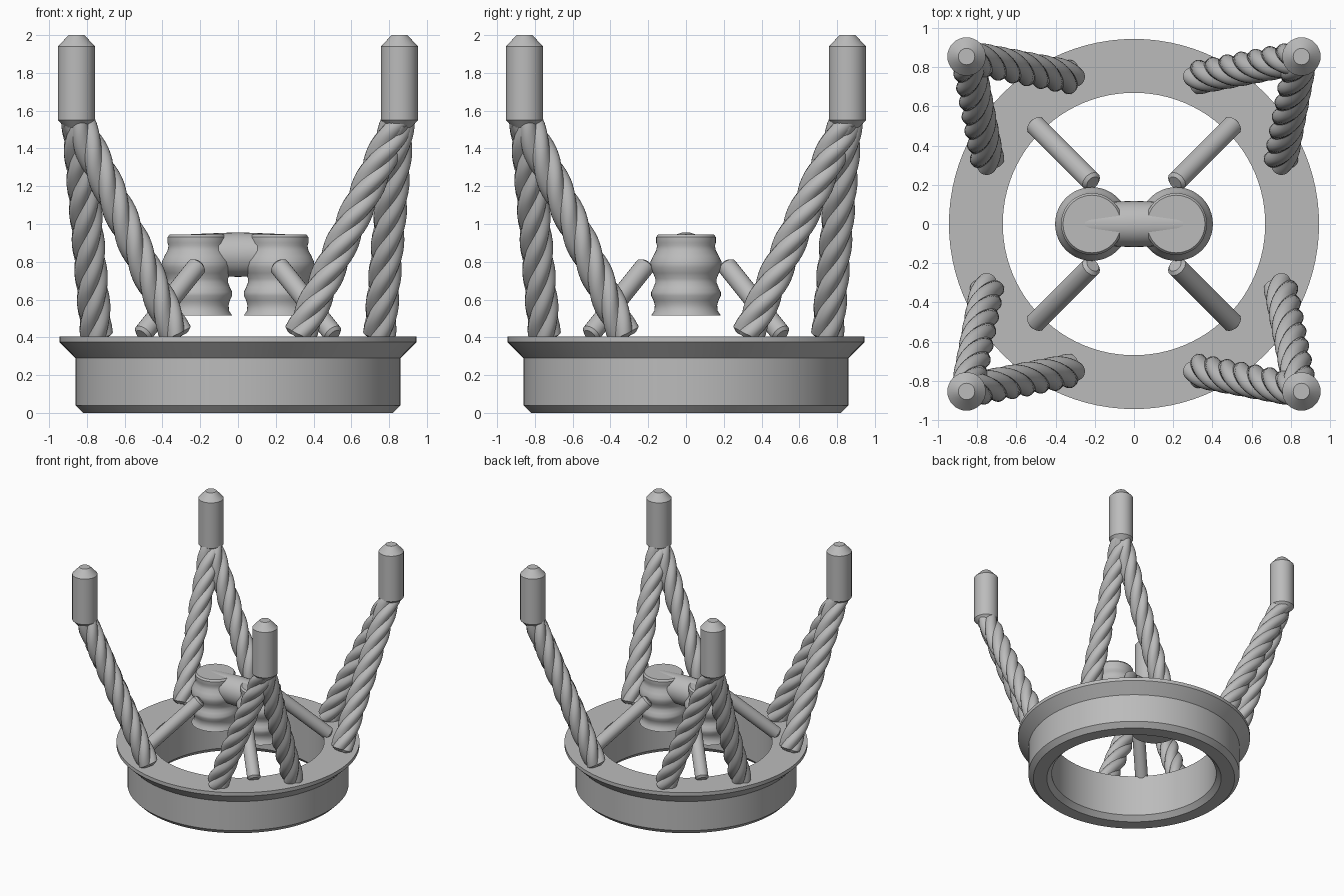
import bpy, bmesh, math
from mathutils import Vector

cube = bpy.data.objects.get("Cube")
if cube:
    bpy.data.objects.remove(cube, do_unlink=True)

grey = bpy.data.materials.new("neutral grey")
grey.use_nodes = True
colour = (0.5, 0.5, 0.5, 1)
grey.diffuse_color = colour
grey.node_tree.nodes["Principled BSDF"].inputs["Base Color"].default_value = colour


def sweep(name, start, end, profile, sides=32, closed=False, lobe=0.0, twist=0.0):
    """Spin (radius, distance) pairs around the axis from start to end.
    closed joins the last ring to the first; otherwise the ends are capped."""
    start, end = Vector(start), Vector(end)
    axis = (end - start).normalized()
    turn = Vector((0, 0, 1)).rotation_difference(axis)
    bm = bmesh.new()
    rings = []
    for radius, dist in profile:
        ring = []
        for i in range(sides):
            a = math.tau * i / sides
            # Four strands, rotating along the length, for the ropes
            r = radius * (1 + lobe * (abs(math.cos(2 * a)) - 0.6))
            b = a + twist * dist
            ring.append(bm.verts.new(start + turn @ Vector((r * math.cos(b), r * math.sin(b), dist))))
        rings.append(ring)
    pairs = list(zip(rings, rings[1:]))
    if closed:
        pairs.append((rings[-1], rings[0]))
    else:
        bm.faces.new(rings[0][::-1])
        bm.faces.new(rings[-1])
    for low, high in pairs:
        for i in range(sides):
            j = (i + 1) % sides
            bm.faces.new((low[i], low[j], high[j], high[i]))
    bmesh.ops.recalc_face_normals(bm, faces=bm.faces)
    mesh = bpy.data.meshes.new(name)
    bm.to_mesh(mesh)
    bm.free()
    mesh.materials.append(grey)
    obj = bpy.data.objects.new(name, mesh)
    bpy.context.collection.objects.link(obj)
    bpy.ops.object.select_all(action="DESELECT")
    obj.select_set(True)
    bpy.context.view_layer.objects.active = obj
    bpy.ops.object.shade_smooth_by_angle(angle=math.radians(32))
    return obj


def rod(name, start, end, radius, bevel):
    """Round bar with chamfered ends."""
    length = (Vector(end) - Vector(start)).length
    sweep(name, start, end, [(radius - bevel, 0), (radius, bevel),
                             (radius, length - bevel), (radius - bevel, length)])


def rope(name, start, end, radius):
    """Twisted four-strand bar with rounded ends."""
    length = (Vector(end) - Vector(start)).length
    steps = 80
    profile = [(radius * 0.7, -0.02)]
    profile += [(radius, length * k / steps) for k in range(steps + 1)]
    sweep(name, start, end, profile, sides=40, lobe=0.24, twist=9.0)


# Flanged base ring
sweep("base_ring", (0, 0, 0), (0, 0, 1),
      [(0.82, 0), (0.86, 0.04), (0.86, 0.29), (0.945, 0.375), (0.945, 0.405),
       (0.67, 0.405), (0.67, 0.04), (0.71, 0)], sides=96, closed=True)

# Corner posts, paired ropes and inner struts
for sx, side in ((1, "left"), (-1, "right")):
    for sy, end in ((-1, "front"), (1, "back")):
        tag = f"{end}_{side}"
        sweep("post_" + tag, (0.855 * sx, 0.855 * sy, 0), (0.855 * sx, 0.855 * sy, 1),
              [(0.06, 1.51), (0.098, 1.55), (0.098, 1.94), (0.042, 2.0)])
        top = (0.85 * sx, 0.85 * sy, 1.55)
        rope("rope_across_" + tag, (0.33 * sx, 0.75 * sy, 0.42), top, 0.08)
        rope("rope_along_" + tag, (0.75 * sx, 0.33 * sy, 0.42), top, 0.08)
        rod("strut_" + tag, (0.51 * sx, 0.51 * sy, 0.41),
            (0.21 * sx, 0.21 * sy, 0.785), 0.052, 0.016)

    # Ribbed canister
    x = 0.215 * sx
    sweep("canister_" + side, (x, 0, 0), (x, 0, 1),
          [(0.185, 0.515), (0.168, 0.54), (0.165, 0.57), (0.172, 0.595), (0.184, 0.62),
           (0.184, 0.64), (0.172, 0.665), (0.162, 0.69), (0.162, 0.71), (0.174, 0.74),
           (0.188, 0.77), (0.188, 0.80), (0.174, 0.83), (0.158, 0.86), (0.153, 0.885),
           (0.158, 0.90), (0.158, 0.93), (0.147, 0.945)], sides=48)

# Crossbar joining the canisters, slightly fuller in the middle
sweep("crossbar", (-0.25, 0, 0.838), (0.25, 0, 0.838),
      [(0.108, 0), (0.113, 0.12), (0.118, 0.25), (0.113, 0.38), (0.108, 0.5)])
